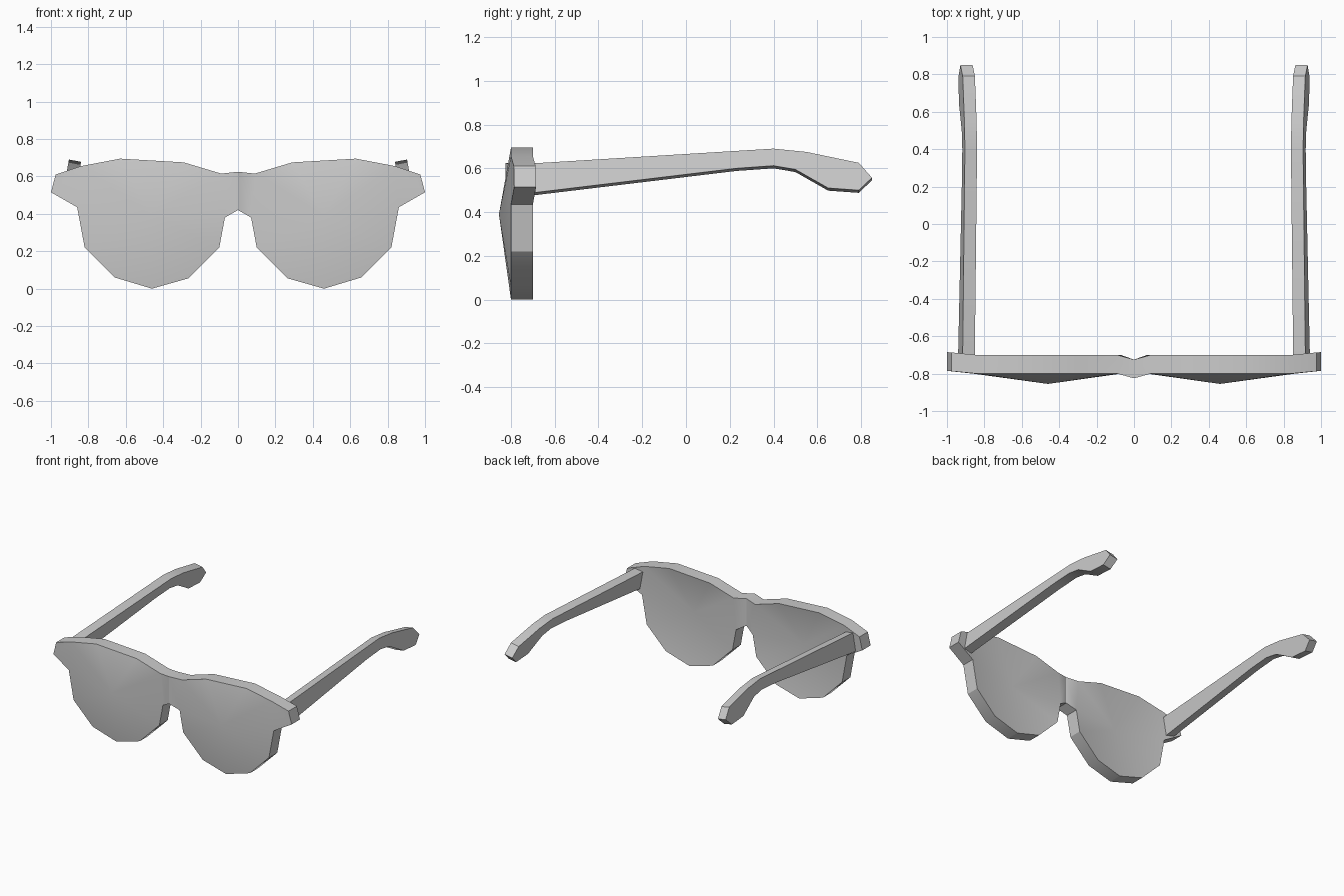
import bpy, bmesh
from mathutils import Vector

cube = bpy.data.objects.get("Cube")
if cube:
    bpy.data.objects.remove(cube, do_unlink=True)

grey = bpy.data.materials.new("light_grey")
grey.use_nodes = True
colour = (0.6, 0.6, 0.6, 1)
grey.diffuse_color = colour
grey.node_tree.nodes["Principled BSDF"].inputs["Base Color"].default_value = colour


def finish(bm, name, mirror):
    """Turn a bmesh into a smooth-by-angle object, optionally mirrored over x."""
    bmesh.ops.recalc_face_normals(bm, faces=bm.faces)
    mesh = bpy.data.meshes.new(name)
    bm.to_mesh(mesh)
    bm.free()
    mesh.materials.append(grey)
    obj = bpy.data.objects.new(name, mesh)
    bpy.context.collection.objects.link(obj)
    bpy.ops.object.select_all(action="DESELECT")
    obj.select_set(True)
    bpy.context.view_layer.objects.active = obj
    if mirror:
        obj.modifiers.new("mirror", "MIRROR")
        bpy.ops.object.modifier_apply(modifier="mirror")
    bpy.ops.object.shade_smooth_by_angle(angle=0.52)
    return obj


def extrude(bm, offset):
    """Thicken the open sheet into a solid by the offset."""
    geom = bmesh.ops.extrude_face_region(bm, geom=bm.faces[:], use_keep_orig=True)["geom"]
    moved = [g for g in geom if isinstance(g, bmesh.types.BMVert)]
    bmesh.ops.translate(bm, verts=moved, vec=offset)


# Front frame: bulged lens fan, nose bridge and hinge wing, thickened backwards
rim = [(.09, .615), (.29, .675), (.63, .695), (.84, .655), (.86, .435), (.82, .22),
       (.66, .06), (.46, 0), (.265, .055), (.10, .22), (.07, .38)]
bm = bmesh.new()
lens = [bm.verts.new((x, -.80, z)) for x, z in rim]
centre = bm.verts.new((.46, -.855, .39))
for a, b in zip(lens, lens[1:] + lens[:1]):
    bm.faces.new((a, b, centre))
bridge = [bm.verts.new((0, -.825, z)) for z in (.42, .625)]
bm.faces.new((lens[-1], *bridge, lens[0]))
wing = [bm.verts.new(p) for p in ((.975, -.787, .61), (1, -.785, .515))]
bm.faces.new((lens[3], *wing, lens[4]))
extrude(bm, Vector((0, .1, 0)))
# Drop the inner walls on the mirror plane
seam = [f for f in bm.faces if all(abs(v.co.x) < 1e-4 for v in f.verts)]
bmesh.ops.delete(bm, geom=seam, context="FACES")
finish(bm, "front_frame", True)

# Temple arms: side profile (y, z) on a plane leaning inwards at the top
profile = [(-.71, .622), (.4, .69), (.55, .675), (.79, .625), (.85, .557), (.79, .5),
           (.65, .51), (.5, .595), (.4, .612), (.23, .6), (-.71, .487)]
for name, side in (("left_arm", 1), ("right_arm", -1)):
    bm = bmesh.new()
    bm.faces.new([bm.verts.new((side * (.94 - .18 * (z - .49)), y, z)) for y, z in profile])
    extrude(bm, Vector((-side * .065, 0, -.012)))
    finish(bm, name, False)
